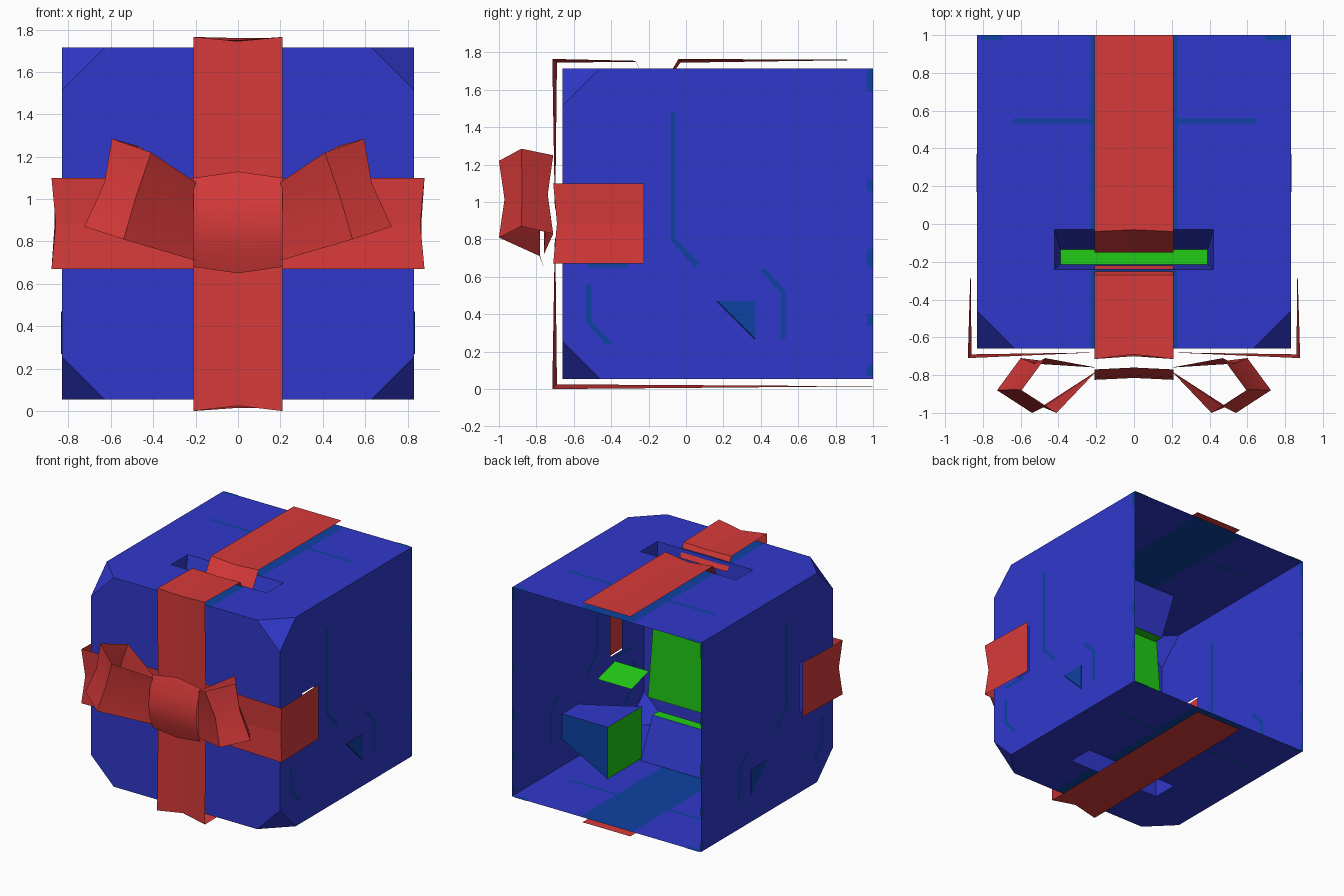
import bpy, bmesh, math
from mathutils import Vector

default = bpy.data.objects.get("Cube")
if default:
    bpy.data.objects.remove(default, do_unlink=True)


def material(name, rgb):
    m = bpy.data.materials.new(name)
    m.use_nodes = True
    m.diffuse_color = (*rgb, 1)
    bsdf = next(n for n in m.node_tree.nodes if n.type == 'BSDF_PRINCIPLED')
    bsdf.inputs["Base Color"].default_value = (*rgb, 1)
    return m


BLUE = material("box blue", (0.03, 0.04, 0.6))
TEAL = material("line teal", (0.004, 0.054, 0.36))
RED = material("ribbon red", (0.68, 0.042, 0.042))
GREEN = material("lining green", (0.015, 0.6, 0.008))

HALF, FRONT, BACK, LOW, HIGH = 0.83, -0.66, 1.0, 0.055, 1.715
MID = (LOW + HIGH) / 2


def finish(name, bm, mats, smooth=False):
    me = bpy.data.meshes.new(name)
    bm.to_mesh(me)
    bm.free()
    ob = bpy.data.objects.new(name, me)
    bpy.context.collection.objects.link(ob)
    for m in mats:
        me.materials.append(m)
    if smooth:
        bpy.ops.object.select_all(action='DESELECT')
        ob.select_set(True)
        bpy.context.view_layer.objects.active = ob
        bpy.ops.object.shade_smooth_by_angle(angle=math.radians(30))
    return ob


def sheet(name, rows, mat, smooth=False, flip=False):
    """Thin sheet through equal-length rows of points."""
    bm = bmesh.new()
    grid = [[bm.verts.new(p) for p in row] for row in rows]
    for a, b in zip(grid, grid[1:]):
        for i in range(len(a) - 1):
            quad = [a[i], a[i + 1], b[i + 1], b[i]]
            bm.faces.new(quad[::-1] if flip else quad)
    return finish(name, bm, [mat], smooth)


def hull(name, points, mats, rule):
    bm = bmesh.new()
    for p in points:
        bm.verts.new(p)
    bmesh.ops.convex_hull(bm, input=bm.verts[:])
    bmesh.ops.recalc_face_normals(bm, faces=bm.faces[:])
    for f in bm.faces:
        f.material_index = rule(f)
    return finish(name, bm, mats)


# Box shell with cut front corners, open at the back
bm = bmesh.new()
bmesh.ops.create_cube(bm, size=1)
for v in bm.verts:
    v.co = (v.co.x * 2 * HALF, v.co.y * (BACK - FRONT) + (BACK + FRONT) / 2,
            v.co.z * (HIGH - LOW) + MID)


def slice_box(point, normal, clear=False):
    geom = bm.verts[:] + bm.edges[:] + bm.faces[:]
    bmesh.ops.bisect_plane(bm, geom=geom, plane_co=point, plane_no=normal, clear_outer=clear)
    if clear:
        rim = [e for e in bm.edges if e.is_boundary]
        bmesh.ops.holes_fill(bm, edges=rim, sides=0)


for sx in (-1, 1):
    for sz, z in ((-1, LOW), (1, HIGH)):
        slice_box((sx * (HALF - 0.2), FRONT, z), (sx, -1, sz), True)
for x in (0.23, 0.42):
    for s in (-1, 1):
        slice_box((s * x, 0, 0), (1, 0, 0))
for y in (-0.38, -0.24, -0.03):
    slice_box((0, y, 0), (0, 1, 0))
for z in (0.69, 1.08):
    slice_box((0, 0, z), (0, 0, 1))
bmesh.ops.recalc_face_normals(bm, faces=bm.faces[:])
remove = []
for f in bm.faces:
    c, n = f.calc_center_median(), f.normal
    slot = abs(n.z) > 0.9 and abs(c.x) < 0.42 and -0.24 < c.y < -0.03
    side_hole = abs(n.x) > 0.9 and -0.38 < c.y < -0.24 and 0.69 < c.z < 1.08
    if n.y > 0.9 or slot or side_hole:
        remove.append(f)
    # painted band under the ribbon on top and bottom
    f.material_index = int(abs(n.z) > 0.9 and abs(c.x) < 0.23)
bmesh.ops.delete(bm, geom=remove, context='FACES')
finish("box_shell", bm, [BLUE, TEAL])

# Tapered slot pockets with green floors, top and bottom
for label, z, d in (("top", HIGH, -1), ("bottom", LOW, 1)):
    rings = []
    for w, y0, y1, depth in ((0.42, -0.24, -0.03, 0), (0.39, -0.215, -0.135, 0.33)):
        ring = [(-w, y0), (w, y0), (w, y1), (-w, y1), (-w, y0)]
        rings.append([(x, y, z + d * depth) for x, y in ring])
    sheet(label + "_slot_walls", rings, BLUE, flip=d > 0)
    a, b, c, e, _ = rings[1]
    sheet(label + "_slot_floor", [[a, b], [e, c]], GREEN, flip=d > 0)

# Green lining inside, with side shelves
sheet("inner_lining", [[(-0.42, -0.25, 1.6), (0.42, -0.25, 1.6)],
                       [(-0.51, -0.25, 0.45), (0.51, -0.25, 0.45)]], GREEN)
for s, label in ((1, "left"), (-1, "right")):
    sheet(label + "_shelf", [[(s * 0.5, -0.25, 0.66), (s * 0.8, -0.25, 0.66)],
                             [(s * 0.5, -0.03, 0.6), (s * 0.8, -0.03, 0.6)]], GREEN)
    # flared block behind the triangle in each side wall
    tri = [(s * (HALF + 0.004), y, z) for y, z in ((0.17, 0.47), (0.37, 0.47), (0.37, 0.27))]
    end = [(s * 0.43, y, z) for y in (-0.06, 0.37) for z in (LOW + 0.005, 0.47)]

    def block_colour(f, s=s):
        if f.normal.z > 0.9:
            return 0
        return 2 if f.normal.x * s < -0.9 else 1
    hull(label + "_inner_block", tri + end, [BLUE, TEAL, GREEN], block_colour)


# Painted lines on both faces of the walls
def painted_line(name, path, to_3d, width=0.028):
    pts = [Vector(p) for p in path]
    left, right = [], []
    for i, p in enumerate(pts):
        d = (pts[min(i + 1, len(pts) - 1)] - pts[max(i - 1, 0)]).normalized()
        n = Vector((-d.y, d.x)) * width / 2
        left.append(p + n)
        right.append(p - n)
    for place, off in (("outer", 0.003), ("inner", -0.003)):
        rows = [[to_3d(q.x, q.y, off) for q in line] for line in (left, right)]
        sheet(name + "_" + place, rows, TEAL)


SIDE_LINES = [
    [(-0.07, 1.48), (-0.07, 0.8), (0.06, 0.66)],
    [(-0.52, 0.56), (-0.52, 0.36), (-0.41, 0.24)],
    [(0.41, 0.64), (0.52, 0.52), (0.52, 0.27)],
    [(-0.53, 0.665), (-0.31, 0.665)],
]
SIDE_LINES += [[(0.982, z - h), (0.982, z + h)]
               for z, h in ((1.65, 0.06), (1.09, 0.03), (0.7, 0.05), (0.37, 0.03), (0.1, 0.03))]
for s, label in ((1, "left"), (-1, "right")):
    for line in SIDE_LINES:
        painted_line(label + "_side_line", line, lambda y, z, o, s=s: (s * (HALF + o), y, z))
    for line in ([(0.22, 0.545), (0.64, 0.545)], [(0.7, 0.985), (0.81, 0.985)]):
        painted_line(label + "_top_line", line, lambda x, y, o, s=s: (s * x, y, HIGH + o))
        painted_line(label + "_bottom_line", line, lambda x, y, o, s=s: (s * x, y, LOW - o))


# Ribbons: creased strips, each station is (edge point, middle point)
def vertical_ribbon(name, stations):
    rows = [[(-0.21, y, z), (0, my, mz), (0.21, y, z)] for (y, z), (my, mz) in stations]
    return sheet(name, rows, RED)


vertical_ribbon("front_ribbon", [
    ((-0.22, 1.65), (-0.22, 1.65)), ((-0.27, 1.755), (-0.27, 1.75)),
    ((-0.715, 1.765), (-0.69, 1.745)), ((-0.7, 0.885), (-0.7, 0.885)),
    ((-0.715, 0.0), (-0.69, 0.025)), ((BACK, 0.015), (BACK, 0.015))])
vertical_ribbon("top_ribbon", [
    ((-0.15, 1.58), (-0.15, 1.58)), ((-0.04, 1.765), (-0.03, 1.745)),
    ((BACK, 1.76), (BACK, 1.76))])

path = [(0.865, -0.225, 0.865), (0.88, -0.71, 0.86), (0.2, -0.68, 0.2)]
path += [(-x, y, -m) for x, y, m in reversed(path)]
sheet("side_ribbon", [[(x, y, 0.67), (m, y + 0.02 * (abs(x) > 0.87), 0.885), (x, y, 1.1)]
                      for x, y, m in path], RED)

# Bow loops: stations of (top, bottom), pinched at mid height
LOOP = [((0.2, -0.78, 1.08), (0.2, -0.78, 0.71)),
        ((0.41, -1.0, 1.22), (0.54, -1.0, 0.81)),
        ((0.595, -0.88, 1.285), (0.725, -0.88, 0.87)),
        ((0.47, -0.71, 1.25), (0.6, -0.71, 0.83)),
        ((0.2, -0.76, 1.08), (0.2, -0.76, 0.72))]
for s, label in ((1, "left"), (-1, "right")):
    rows = []
    for i, (top, bottom) in enumerate(LOOP):
        mid = (Vector(top) + Vector(bottom)) / 2
        if 0 < i < 4:
            mid += (Vector((0.5, -0.86, mid.z)) - mid).normalized() * 0.03
        rows.append([(s * p[0], p[1], p[2]) for p in (top, mid, bottom)])
    sheet(label + "_bow_loop", rows, RED, smooth=True, flip=s < 0)

# Bow knot
knot = [(1.10, -0.77, 0.03), (0.99, -0.81, 0.01), (0.88, -0.825, 0),
        (0.78, -0.81, -0.01), (0.68, -0.77, -0.03)]
sheet("bow_knot", [[(-0.21, y, z), (0, y + 0.01, z + dz), (0.21, y, z)]
                   for z, y, dz in knot], RED, smooth=True, flip=True)
